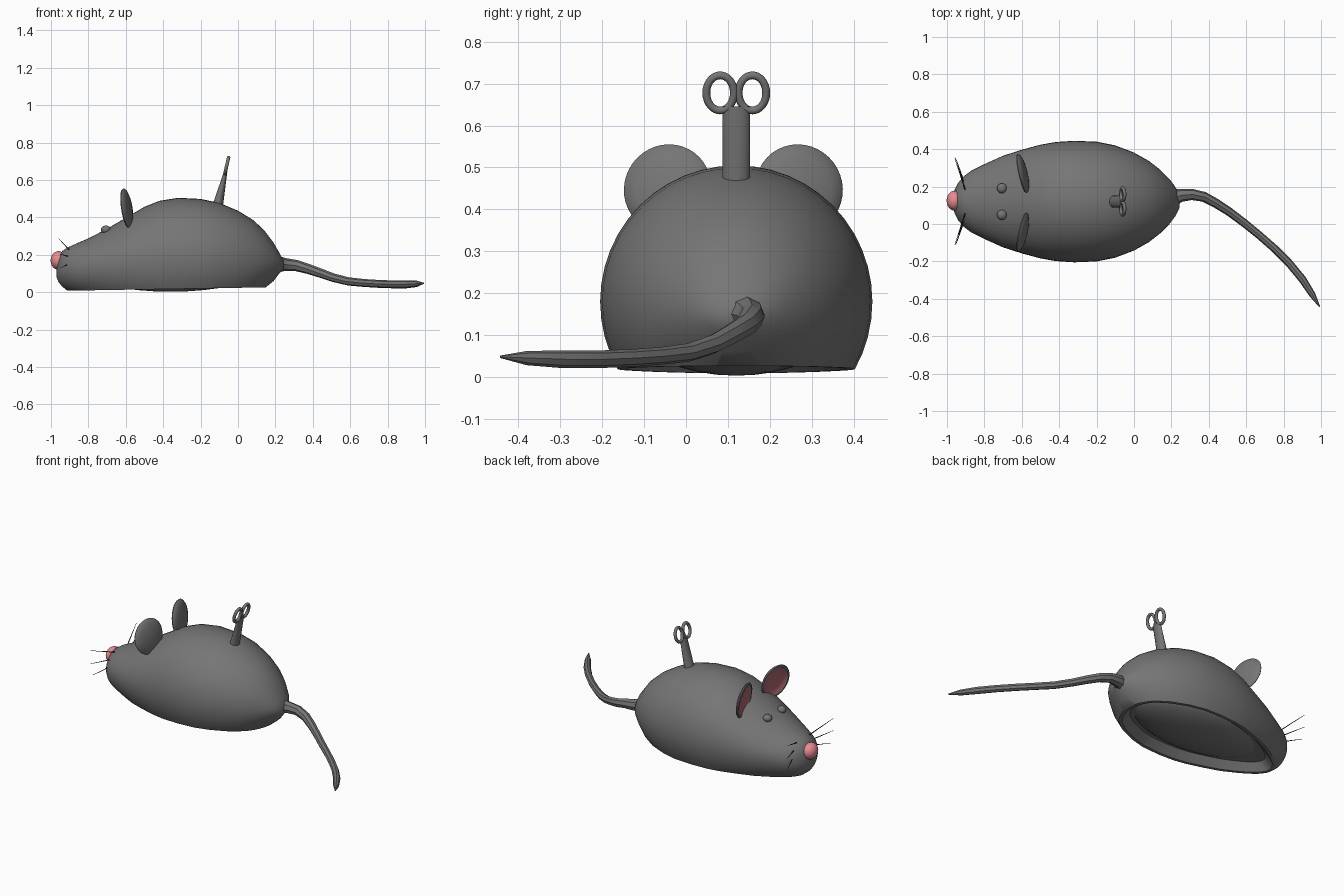
import bpy, bmesh, math
from mathutils import Vector

if "Cube" in bpy.data.objects:
    bpy.data.objects.remove(bpy.data.objects["Cube"])

CY = 0.12  # symmetry plane of the toy


def material(name, rgb):
    m = bpy.data.materials.new(name)
    m.diffuse_color = (*rgb, 1)
    m.use_nodes = True
    m.node_tree.nodes["Principled BSDF"].inputs["Base Color"].default_value = m.diffuse_color
    return m


GREY = material("dark grey", (0.18, 0.18, 0.18))
PINK = material("nose pink", (0.8, 0.26, 0.29))
EAR_PINK = material("inner ear pink", (0.42, 0.135, 0.16))
BLACK = material("whisker black", (0.03, 0.03, 0.03))


def finish(name, bm, *mats, angle=40):
    bmesh.ops.recalc_face_normals(bm, faces=bm.faces)
    me = bpy.data.meshes.new(name)
    bm.to_mesh(me)
    bm.free()
    ob = bpy.data.objects.new(name, me)
    bpy.context.collection.objects.link(ob)
    for m in mats:
        me.materials.append(m)
    bpy.ops.object.select_all(action='DESELECT')
    ob.select_set(True)
    bpy.context.view_layer.objects.active = ob
    bpy.ops.object.shade_smooth_by_angle(angle=math.radians(angle))
    return ob


def loft(rings):
    """Skin a list of equal point rings and cap both ends."""
    bm = bmesh.new()
    vs = [[bm.verts.new(p) for p in r] for r in rings]
    n = len(rings[0])
    for a, b in zip(vs, vs[1:]):
        for i in range(n):
            j = (i + 1) % n
            bm.faces.new((a[i], a[j], b[j], b[i]))
    bm.faces.new(vs[0][::-1])
    bm.faces.new(vs[-1])
    bmesh.ops.recalc_face_normals(bm, faces=bm.faces)
    return bm


def ring(c, u, v, n):
    c, u, v = Vector(c), Vector(u), Vector(v)
    return [c + u * math.cos(2 * math.pi * i / n) + v * math.sin(2 * math.pi * i / n)
            for i in range(n)]


def tube(pts, n):
    """Tube along points given as (x, y, z, radius)."""
    rings = []
    for i, p in enumerate(pts):
        a, b = Vector(pts[max(i - 1, 0)][:3]), Vector(pts[min(i + 1, len(pts) - 1)][:3])
        d = (b - a).normalized()
        u = d.cross(Vector((0, 0, 1))).normalized()
        rings.append(ring(p[:3], u * p[3], u.cross(d) * p[3], n))
    return loft(rings)


def ball(name, loc, size, mat, seg=24):
    bm = bmesh.new()
    bmesh.ops.create_uvsphere(bm, u_segments=seg, v_segments=seg // 2, radius=1)
    bmesh.ops.scale(bm, vec=size, verts=bm.verts)
    bmesh.ops.translate(bm, vec=loc, verts=bm.verts)
    return finish(name, bm, mat)


# Body: stations of x, half width, top z, widest z, depth below widest
stations = [
    (-.97, .02, .14, .11, .03), (-.96, .06, .185, .115, .06), (-.94, .10, .22, .12, .09),
    (-.91, .135, .24, .125, .118), (-.87, .165, .258, .13, .14), (-.8, .2, .288, .14, .175),
    (-.7, .245, .34, .15, .22), (-.6, .277, .398, .16, .26), (-.5, .304, .457, .17, .3),
    (-.42, .318, .489, .175, .32), (-.32, .325, .505, .18, .33), (-.2, .32, .499, .18, .325),
    (-.1, .3, .478, .18, .3), (0, .262, .436, .175, .26), (.08, .217, .387, .17, .21),
    (.14, .17, .332, .165, .145), (.19, .12, .265, .16, .1), (.22, .08, .213, .155, .055),
    (.243, .035, .17, .15, .025)]
N = 48
rings = []
for x, w, zt, zc, b in stations:
    r = []
    for i in range(N):
        t = 2 * math.pi * i / N
        s = math.sin(t)
        r.append((x, CY + w * math.cos(t), zc + s * (zt - zc if s > 0 else b)))
    rings.append(r)
bm = loft(rings)
# Cut the underside flat, then sink a sloped recess inside a thin rim
cut = bmesh.ops.bisect_plane(bm, geom=bm.verts[:] + bm.edges[:] + bm.faces[:],
                             plane_co=(-.34, CY, .018), plane_no=(-.017, 0, 1),
                             clear_inner=True)["geom_cut"]
edges = [e for e in cut if isinstance(e, bmesh.types.BMEdge)]
base = bmesh.ops.edgeloop_fill(bm, edges=edges)["faces"]
bmesh.ops.recalc_face_normals(bm, faces=bm.faces)
bmesh.ops.inset_region(bm, faces=base, thickness=0.018, use_even_offset=True)
inner = bmesh.ops.extrude_discrete_faces(bm, faces=base)["faces"]
for v in {v for f in inner for v in f.verts}:
    v.co = (-.37 + (v.co.x + .37) * .91, CY + (v.co.y - CY) * .84, v.co.z + .045)
finish("body", bm, GREY)
ball("underside_dome", (-.36, CY, .115), (.46, .235, .112), GREY, 32)

# Nose and eyes
ball("nose", (-.96, .125, .17), (.042, .053, .05), PINK)
for s, side in ((1, "left"), (-1, "right")):
    ball("eye_" + side, (-.706, CY + s * .071, .335), (.027, .027, .022), GREY, 16)

    # Ear: thin disc, rounded back and shallow pink front
    n = Vector((-.2, -s * .045, -.03)).normalized()
    u = n.cross(Vector((0, 0, 1))).normalized()
    v = u.cross(n)
    c = Vector((-.592, .113 + s * .158, .45))
    prof = [(.004, -.02), (.04, -.018), (.075, -.012), (.1, -.003), (.107, .005),
            (.103, .011), (.093, .011), (.09, .007), (.045, .002), (.004, .001)]
    bm = loft([ring(c + n * h, u * r, v * r, 40) for r, h in prof])
    bm.faces.ensure_lookup_table()
    for i, f in enumerate(bm.faces):
        if 40 * 7 <= i < 40 * 9 or i == len(bm.faces) - 1:
            f.material_index = 1
    finish("ear_" + side, bm, GREY, EAR_PINK, angle=50)

    # Whiskers
    for k, (a, b) in enumerate([((-.90, .055, .225), (-.958, .23, .286)),
                                ((-.90, .07, .19), (-.955, .235, .205)),
                                ((-.90, .08, .155), (-.948, .22, .13))]):
        pts = [(x, CY + s * y, z, r) for (x, y, z), r in ((a, .0035), (b, .001))]
        finish("whisker_%s_%d" % (side, k + 1), tube(pts, 8), BLACK)

# Tail
tail = [(.2, .135, .15, .045), (.225, .145, .15, .042), (.25, .153, .148, .035),
        (.31, .158, .143, .03), (.375, .145, .125, .027), (.44, .11, .103, .025),
        (.51, .065, .078, .023), (.59, .005, .058, .022), (.67, -.06, .05, .021),
        (.75, -.13, .045, .021), (.83, -.21, .042, .021), (.9, -.295, .042, .021),
        (.955, -.38, .045, .017), (.993, -.443, .048, .003)]
finish("tail", tube(tail, 8), GREY, angle=30)

# Wind-up key: shaft flattening towards the top, with two loops
bm = loft([ring(c, (w, 0, 0), (0, .033, 0), 24) for c, w in
           (((-.118, CY, .43), .033), ((-.105, CY, .48), .027), ((-.066, CY, .645), .009))])
finish("key_shaft", bm, GREY)
lean = Vector((.23, 0, 1)).normalized()
for s, side in ((1, "left"), (-1, "right")):
    c = Vector((-.06, CY + s * .0385, .678))
    normal = Vector((lean.z, 0, -lean.x))
    bm = bmesh.new()
    M, K = 32, 10
    grid = []
    for i in range(M):
        t = 2 * math.pi * i / M
        d = Vector((0, math.cos(t), 0)) * .033 + lean * math.sin(t) * .043
        grid.append([bm.verts.new(p) for p in
                     ring(c + d, d.normalized() * .0095, normal * .0095, K)])
    for i in range(M):
        for j in range(K):
            a, b = grid[i], grid[(i + 1) % M]
            bm.faces.new((a[j], a[(j + 1) % K], b[(j + 1) % K], b[j]))
    finish("key_loop_" + side, bm, GREY)
